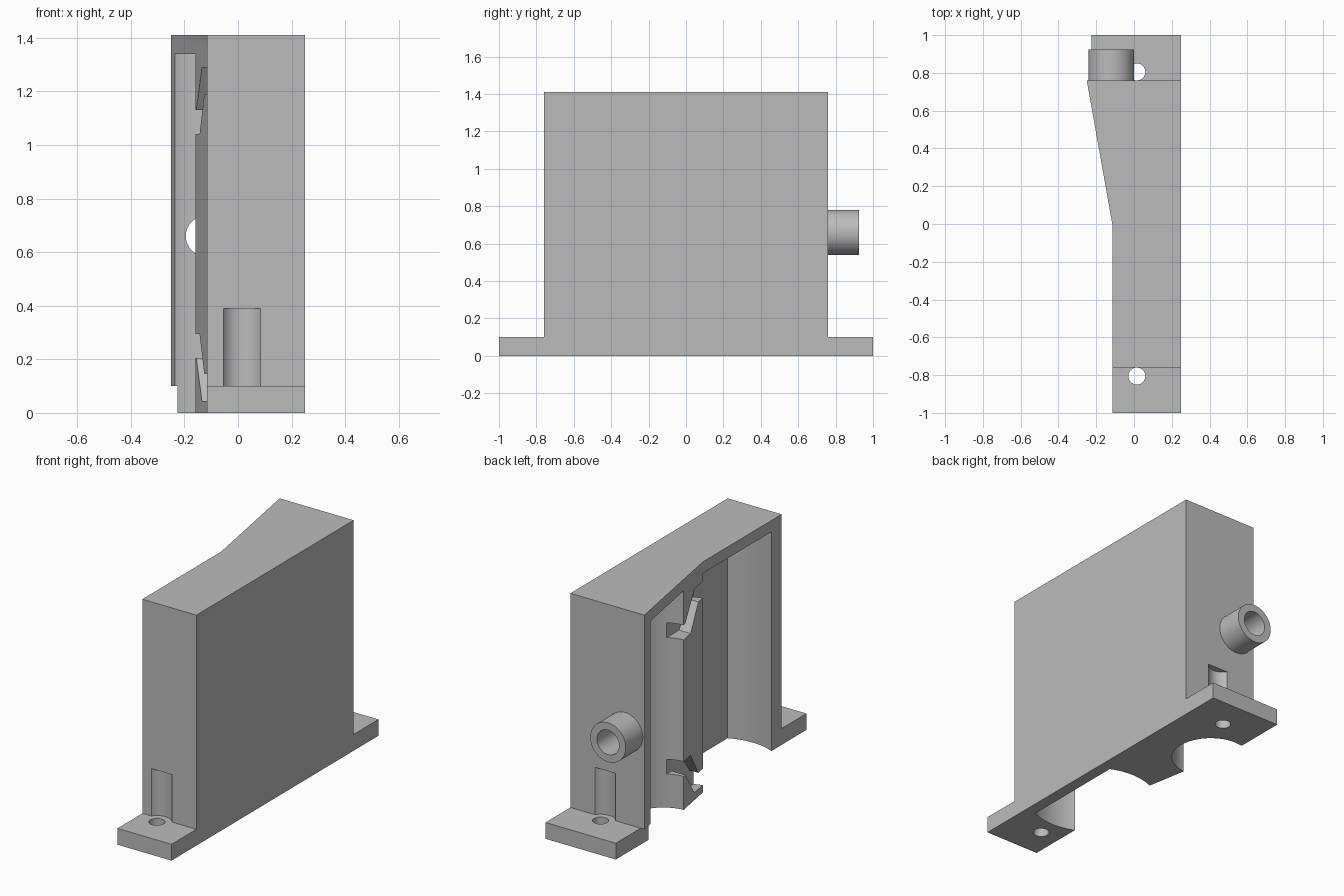
import bpy, bmesh, math
from mathutils import Matrix, Vector

if "Cube" in bpy.data.objects:
    bpy.data.objects.remove(bpy.data.objects["Cube"])

grey = bpy.data.materials.new("plain grey")
grey.use_nodes = True
grey.diffuse_color = (0.5, 0.5, 0.5, 1)
grey.node_tree.nodes["Principled BSDF"].inputs["Base Color"].default_value = (0.5, 0.5, 0.5, 1)


def finish(name, bm):
    bmesh.ops.recalc_face_normals(bm, faces=bm.faces)
    mesh = bpy.data.meshes.new(name)
    bm.to_mesh(mesh)
    bm.free()
    mesh.materials.append(grey)
    obj = bpy.data.objects.new(name, mesh)
    bpy.context.collection.objects.link(obj)
    return obj


def prism(name, points, direction):
    """Extrude a flat outline along a direction."""
    bm = bmesh.new()
    face = bm.faces.new([bm.verts.new(p) for p in points])
    new = bmesh.ops.extrude_face_region(bm, geom=[face])["geom"]
    bmesh.ops.translate(bm, vec=Vector(direction),
                        verts=[v for v in new if isinstance(v, bmesh.types.BMVert)])
    return finish(name, bm)


def box(name, low, high):
    outline = [(low[0], low[1], low[2]), (high[0], low[1], low[2]),
               (high[0], high[1], low[2]), (low[0], high[1], low[2])]
    return prism(name, outline, (0, 0, high[2] - low[2]))


def cylinder(name, radius, start, end, sides=64):
    start, end = Vector(start), Vector(end)
    axis = end - start
    bm = bmesh.new()
    turn = Vector((0, 0, 1)).rotation_difference(axis).to_matrix().to_4x4()
    bmesh.ops.create_cone(bm, cap_ends=True, segments=sides, radius1=radius, radius2=radius,
                          depth=axis.length,
                          matrix=Matrix.Translation((start + end) / 2) @ turn)
    return finish(name, bm)


def combine(target, tool, operation):
    mod = target.modifiers.new(tool.name, "BOOLEAN")
    mod.operation, mod.solver, mod.object = operation, "EXACT", tool
    bpy.context.view_layer.objects.active = target
    bpy.ops.object.modifier_apply(modifier=mod.name)
    bpy.data.objects.remove(tool)


WALL, BACK, FRONT, END = 0.25, -0.25, -0.115, 0.76
TOP, ROOF, BASE = 1.41, 1.34, 0.1

# Main housing, flared towards the back
housing = prism("housing", [(WALL, -END, 0), (WALL, END, 0), (BACK, END, 0),
                            (FRONT, 0, 0), (FRONT, -END, 0)], (0, 0, TOP))
combine(housing, box("foot_step", (-0.4, 0.5, -0.1), (-0.225, 0.9, BASE)), "DIFFERENCE")

# Mounting flanges and the side spigot
combine(housing, box("front_flange", (FRONT, -1, 0), (WALL, -0.75, BASE)), "UNION")
combine(housing, box("back_flange", (-0.225, 0.75, 0), (WALL, 1, BASE)), "UNION")
combine(housing, cylinder("spigot", 0.12, (-0.12, 0.74, 0.66), (-0.12, 0.925, 0.66)), "UNION")

# Large round bay with a flat inner wall
large_bay = cylinder("large_bay", 0.362, (0.03, -0.33, -0.1), (0.03, -0.33, ROOF), 96)
combine(large_bay, box("bay_limit", (-0.6, -1, -0.2), (0.18, 1, 2)), "INTERSECT")
combine(housing, large_bay, "DIFFERENCE")

# Small round bay and the bore of the spigot
combine(housing, cylinder("small_bay", 0.22, (-0.175, 0.47, -0.1), (-0.175, 0.47, ROOF), 96),
        "DIFFERENCE")
combine(housing, cylinder("bore", 0.075, (-0.12, 0.5, 0.66), (-0.12, 1, 0.66)), "DIFFERENCE")

# Cranked wire slots through the divider, mirrored top and bottom
slot = [(0.35, 1.13), (0.23, 1.13), (0.11, 1.29), (-0.06, 1.29),
        (-0.06, 1.19), (0.06, 1.19), (0.16, 1.04), (0.35, 1.04)]
for flip in (False, True):
    outline = [(-0.4, y, 1.335 - z if flip else z) for y, z in slot]
    combine(housing, prism("wire_slot", outline, (0.335, 0, 0)), "DIFFERENCE")

# Screw holes with driver clearance grooves
for y in (-0.805, 0.805):
    combine(housing, cylinder("screw_hole", 0.045, (0.015, y, -0.1), (0.015, y, 0.2), 48),
            "DIFFERENCE")
    combine(housing, cylinder("driver_groove", 0.083, (0.015, y, BASE), (0.015, y, 0.39)),
            "DIFFERENCE")

bpy.ops.object.select_all(action="DESELECT")
housing.select_set(True)
bpy.context.view_layer.objects.active = housing
bpy.ops.object.shade_smooth_by_angle(angle=math.radians(30))
